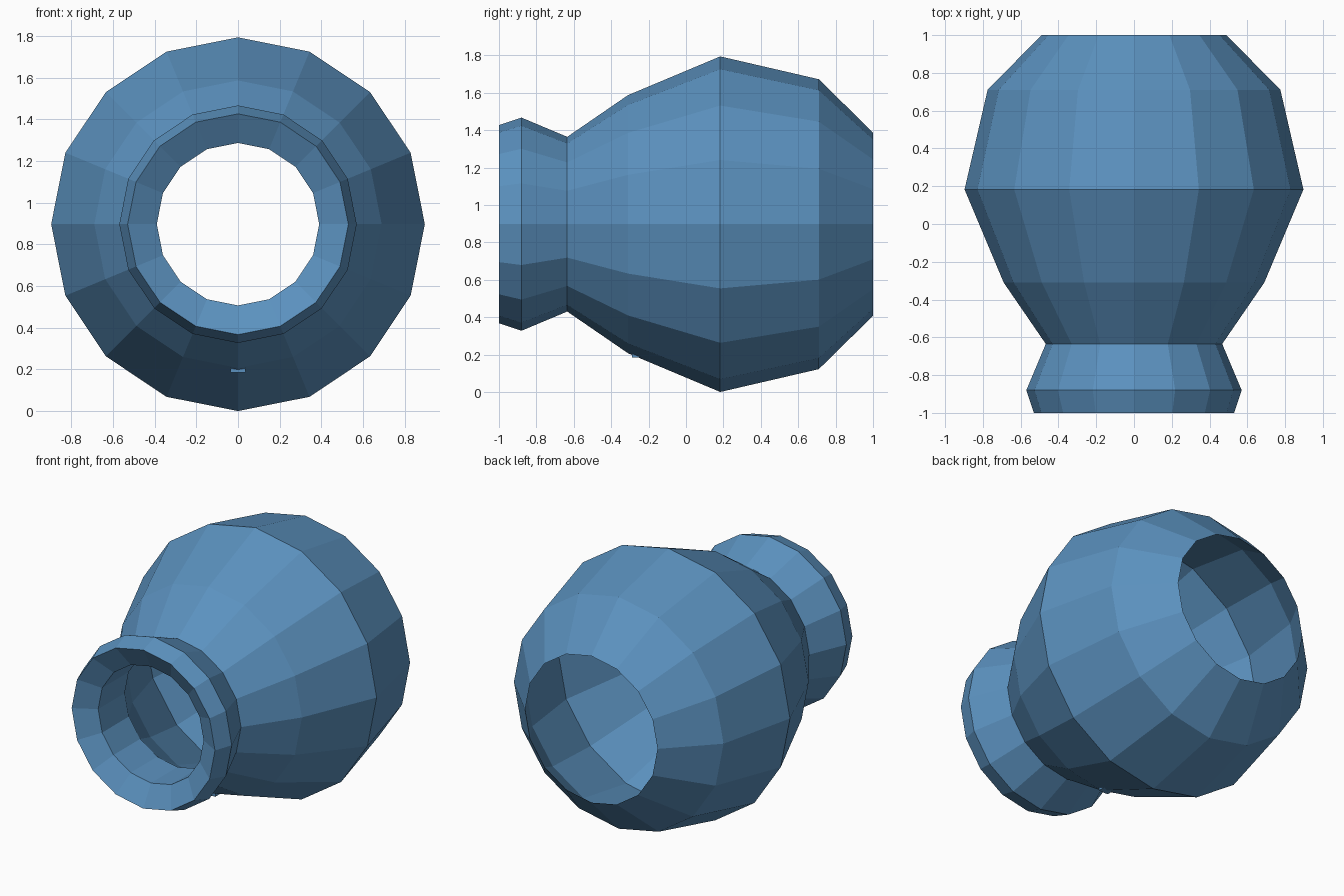
import bpy
import bmesh
import math

if "Cube" in bpy.data.objects:
    bpy.data.objects.remove(bpy.data.objects["Cube"])

SIDES = 16
AXIS_Z = 0.897

blue = bpy.data.materials.new("steel blue")
blue.diffuse_color = (0.105, 0.285, 0.52, 1.0)
blue.use_nodes = True
blue.node_tree.nodes["Principled BSDF"].inputs["Base Color"].default_value = blue.diffuse_color


def finish(name, bm):
    bmesh.ops.recalc_face_normals(bm, faces=bm.faces)
    mesh = bpy.data.meshes.new(name)
    bm.to_mesh(mesh)
    bm.free()
    mesh.materials.append(blue)
    obj = bpy.data.objects.new(name, mesh)
    bpy.context.collection.objects.link(obj)
    return obj


def lathe(name, profile):
    """Turn a closed (y, radius) profile around the lengthwise axis."""
    bm = bmesh.new()
    rings = []
    for y, r in profile:
        rings.append([bm.verts.new((r * math.sin(a), y, AXIS_Z + r * math.cos(a)))
                      for a in (2 * math.pi * i / SIDES for i in range(SIDES))])
    for k, ring in enumerate(rings):
        nxt = rings[(k + 1) % len(rings)]
        for i in range(SIDES):
            j = (i + 1) % SIDES
            bm.faces.new((ring[i], ring[j], nxt[j], nxt[i]))
    return finish(name, bm)


# Vase lying on its side: outer wall front to back, then inner wall back to front
outer = [(-1.0, 0.53), (-0.88, 0.57), (-0.635, 0.467), (-0.31, 0.69),
         (0.183, 0.897), (0.71, 0.775), (1.0, 0.49)]
inner = [(0.70, 0.70), (0.183, 0.82), (-0.31, 0.61), (-0.64, 0.39), (-0.92, 0.39)]
lathe("vase_shell", outer + inner)

# Small tab poking out of the underside
bm = bmesh.new()
bmesh.ops.create_cube(bm, size=1.0)
bmesh.ops.scale(bm, vec=(0.07, 0.05, 0.03), verts=bm.verts)
bmesh.ops.translate(bm, vec=(0, -0.265, 0.199), verts=bm.verts)
finish("underside_tab", bm)
